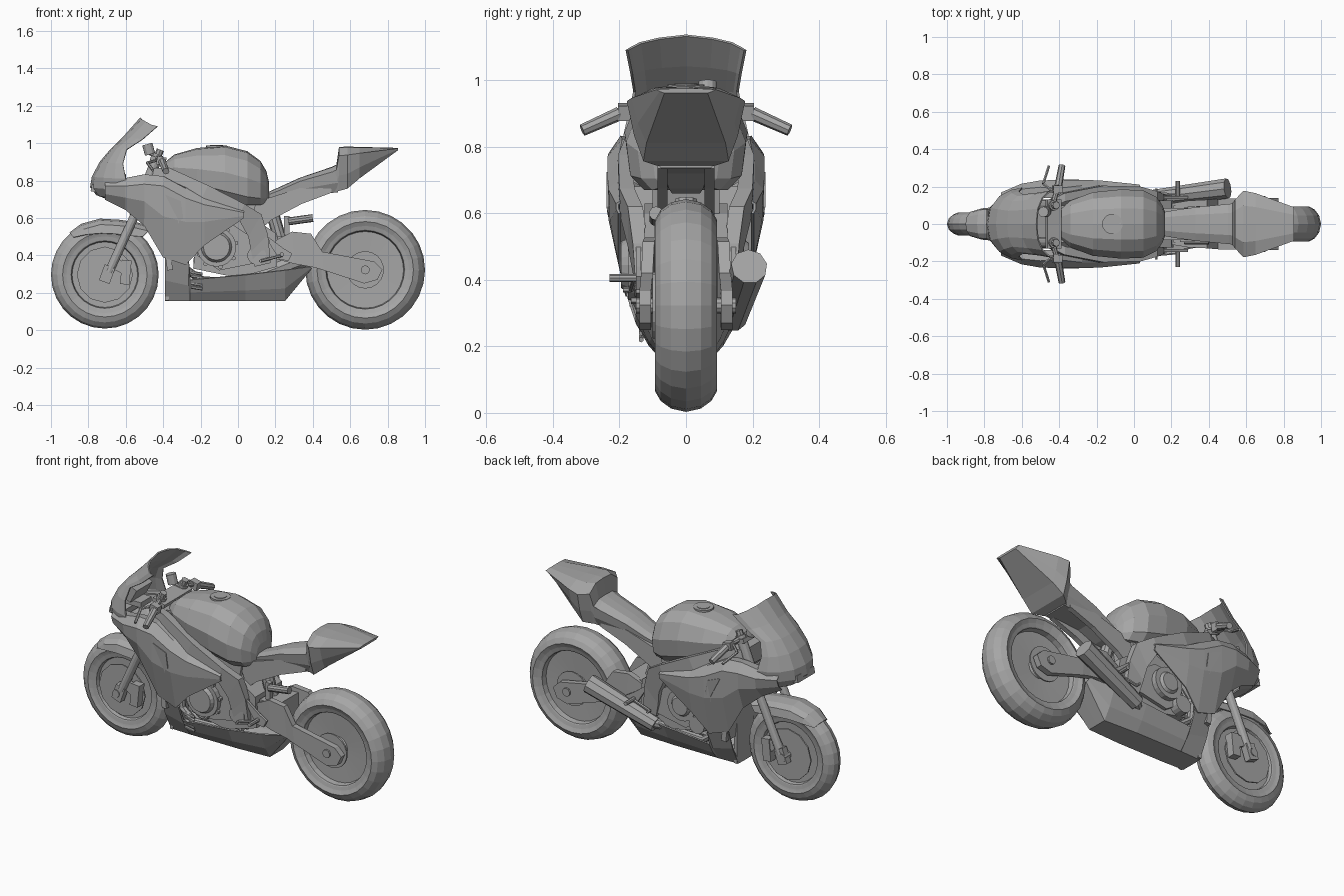
import bpy, bmesh, math
from mathutils import Vector, Matrix

grey = bpy.data.materials.new("plain grey")
grey.diffuse_color = (0.38, 0.38, 0.38, 1)


def finish(name, bm, mirror=False, solid=0):
    bmesh.ops.remove_doubles(bm, verts=bm.verts, dist=1e-5)
    bmesh.ops.recalc_face_normals(bm, faces=bm.faces)
    me = bpy.data.meshes.new(name)
    bm.to_mesh(me)
    bm.free()
    me.materials.append(grey)
    ob = bpy.data.objects.new(name, me)
    bpy.context.collection.objects.link(ob)
    if solid:
        m = ob.modifiers.new("thickness", 'SOLIDIFY')
        m.thickness = solid
        m.offset = 0
    if mirror:
        m = ob.modifiers.new("both sides", 'MIRROR')
        m.use_axis = (False, True, False)
        m.use_mirror_merge = False
    return ob


def loft(name, rings, closed=True, cap=True, mirror=False, solid=0):
    bm = bmesh.new()
    vs = [[bm.verts.new(p) for p in r] for r in rings]
    n = len(rings[0])
    for a, b in zip(vs, vs[1:]):
        for i in range(n if closed else n - 1):
            j = (i + 1) % n
            bm.faces.new((a[i], a[j], b[j], b[i]))
    if closed and cap:
        bm.faces.new(vs[0])
        bm.faces.new(vs[-1])
    return finish(name, bm, mirror, solid)


def sym(half):
    """Half section starting on the centre line -> full section."""
    return [(x, -y, z) for x, y, z in reversed(half) if y > 1e-6] + half


def bar(name, st, t, mirror=True):
    """Side beam: stations of top x,z, bottom x,z and outer y."""
    loft(name, [[(a, y, b), (c, y, d), (c, y - t, d), (a, y - t, b)]
                for a, b, c, d, y in st], mirror=mirror)


def prism(name, pts, y0, y1, mirror=False):
    loft(name, [[(x, y, z) for x, z in pts] for y in (y0, y1)], mirror=mirror)


def box(name, c, s, rot=0, mirror=False):
    bm = bmesh.new()
    bmesh.ops.create_cube(bm, size=1, matrix=Matrix.Translation(c) @ Matrix.Rotation(rot, 4, 'Y')
                          @ Matrix.Diagonal((*s, 1)))
    finish(name, bm, mirror)


def rods(name, pts, r, mirror=False, seg=10, r2=None):
    bm = bmesh.new()
    for p, q in zip(pts, pts[1:]):
        p, q = Vector(p), Vector(q)
        d = q - p
        m = Matrix.Translation((p + q) / 2) @ d.to_track_quat('Z', 'Y').to_matrix().to_4x4()
        bmesh.ops.create_cone(bm, cap_ends=True, segments=seg, radius1=r,
                              radius2=r2 or r, depth=d.length, matrix=m)
    finish(name, bm, mirror)


def revolve(name, c, prof, seg):
    """Spin a (y, radius) profile round the y axis."""
    rings = []
    for k in range(seg + 1):
        a = 2 * math.pi * k / seg
        rings.append([(c[0] + r * math.cos(a), y, c[1] + r * math.sin(a)) for y, r in prof])
    loft(name, rings, closed=False)


# Wheels: tyre and a dished rim disc
FW, RW = (-0.712, 0.297), (0.680, 0.323)
for name, c, R, w, rim in (("front", FW, 0.288, 0.062, 0.205), ("rear", RW, 0.320, 0.093, 0.235)):
    half = [(0, R), (.48 * w, R - .01), (.82 * w, R - .033), (w, R - .062),
            (.92 * w, rim + .008), (.88 * w, rim), (.82 * w, rim - .02), (.78 * w, rim - .025)]
    revolve(name + "_tyre", c, half + [(-y, r) for y, r in reversed(half)], 28)
    disc = [(.78 * w, rim - .025), (.45 * w, rim - .03), (.38 * w, .06), (.7 * w, .05), (.7 * w, 0)]
    revolve(name + "_rim", c, disc + [(-y, r) for y, r in reversed(disc)], 28)

# Brakes, axles and sprocket
rods("front_brake_disc", [(FW[0], .058, FW[1]), (FW[0], .066, FW[1])], .15, True, 12)
rods("front_axle", [(FW[0], -.125, FW[1]), (FW[0], .125, FW[1])], .022)
rods("rear_axle", [(RW[0], -.15, RW[1]), (RW[0], .15, RW[1])], .024)
rods("sprocket", [(RW[0], -.10, RW[1]), (RW[0], -.09, RW[1])], .10, seg=18)
rods("rear_brake_disc", [(RW[0], .085, RW[1]), (RW[0], .093, RW[1])], .10, seg=18)
box("front_caliper", (-.60, .085, .31), (.05, .05, .13), .1, True)
box("front_caliper_bracket", (-.645, .095, .35), (.09, .02, .06), .5, True)

# Fork, clamps and front fender
rods("fork_upper", [(-.425, .1, .94), (-.555, .1, .61)], .028, True, 12)
rods("fork_lower", [(-.545, .1, .63), (-.69, .1, .31)], .024, True, 12)
box("fork_foot", (-.70, .1, .30), (.06, .04, .09), .35, True)
box("top_clamp", (-.43, 0, .91), (.08, .26, .025), .35)
box("lower_clamp", (-.50, 0, .72), (.09, .26, .04), .35)
fender = []
for deg, R, drop, w in ((130, .290, .03, .06), (115, .296, .06, .08), (95, .297, .075, .088),
                        (75, .300, .075, .09), (58, .325, .08, .09), (45, .357, .07, .085)):
    a = math.radians(deg)
    P = lambda y, r: (FW[0] + r * math.cos(a), y, FW[1] + r * math.sin(a))
    fender.append(sym([P(0, R), P(.6 * w, R - .01), P(.9 * w, R - .03), P(w, R - drop)]))
loft("front_fender", fender, closed=False, solid=.008)

# Nose cowl and windscreen: front x, half width, back x, centre z, side z
nose = []
for xf, w, xb, zc, zs in ((-.52, .178, -.43, 1.135, 1.09), (-.60, .164, -.51, 1.045, 1.02),
                          (-.675, .155, -.595, .97, .965), (-.735, .172, -.615, .90, .89),
                          (-.778, .190, -.60, .82, .81), (-.787, .185, -.57, .765, .75),
                          (-.755, .16, -.57, .725, .70), (-.68, .11, -.56, .70, .67)):
    nose.append(sym([(xf + (xb - xf) * t, w * s, zc + (zs - zc) * u) for s, t, u in
                     ((0, 0, 0), (.45, .08, .2), (.77, .34, .5), (.94, .68, .85), (1, 1, 1))]))
loft("nose_cowl_and_screen", nose, closed=False, solid=.008)
box("nose_intake", (-.745, 0, .755), (.08, .16, .04), .2)
box("dash", (-.65, 0, .88), (.04, .15, .09), .5)
box("dash_stay", (-.67, 0, .82), (.14, .1, .03))

# Side fairings: strips of (y, z) from inner lip over the top edge to the bottom edge
side = ((-.71, (.11, .80), (.14, .80), (.165, .77), (.15, .73), (.12, .70)),
        (-.60, (.14, .81), (.185, .81), (.212, .77), (.203, .71), (.15, .645)),
        (-.50, (.14, .82), (.195, .83), (.229, .78), (.224, .69), (.18, .56)),
        (-.40, (.14, .82), (.19, .82), (.232, .77), (.229, .61), (.17, .39)),
        (-.28, (.17, .765), (.203, .755), (.232, .705), (.229, .58), (.178, .35)),
        (-.18, (.18, .72), (.203, .70), (.229, .67), (.225, .58), (.20, .455)),
        (.03, (.18, .64), (.195, .635), (.207, .628), (.206, .612), (.20, .60)))
loft("side_fairing", [[(s[0], y, z) for y, z in s[1:]] for s in side],
     closed=False, mirror=True, solid=.008)
vent = ((-.39, .725), (-.305, .69), (-.295, .62), (-.295, .45), (-.325, .60))
loft("fairing_vent", [[(x, .235 - max(0, .61 - z) * .25 + o, z) for x, z in vent]
                      for o in (-.004, .004)], mirror=True)

# Belly pan: x, side top z, top half width, bottom z, bottom half width
pan = []
for x, zt, wt, zb, wb in ((-.39, .43, .175, .16, .065), (-.262, .36, .177, .16, .07),
                          (-.255, .27, .148, .16, .07), (.04, .297, .148, .16, .07),
                          (.25, .322, .14, .16, .06), (.39, .342, .11, .33, .08)):
    zm = zb + (zt - zb) * .4
    pan.append(sym([(x, 0, zb), (x, wb, zb), (x, wb + (wt - wb) * .5, zm), (x, wt, zt)]))
loft("belly_pan", pan, closed=False, solid=.008)
box("radiator", (-.385, 0, .50), (.03, .34, .36), -.12)
prism("belly_front", [(-.39, .16), (-.37, .16), (-.37, .43), (-.39, .43)], -.08, .08)

# Fuel tank
tank = []
for x, w, zt, zb in ((-.40, .075, .89, .83), (-.34, .125, .94, .80), (-.22, .170, .974, .75),
                     (-.07, .185, .988, .70), (.05, .18, .957, .67), (.12, .145, .905, .67),
                     (.152, .10, .85, .68), (.166, .065, .79, .69)):
    h = zt - zb
    tank.append(sym([(x, 0, zt), (x, .45 * w, zt - .03 * h), (x, .8 * w, zt - .18 * h),
                     (x, w, zt - .5 * h), (x, .93 * w, zb + .15 * h), (x, .7 * w, zb)]))
loft("fuel_tank", tank)
rods("filler_ring", [(-.115, 0, .97), (-.115, 0, .987)], .055, seg=20)
rods("filler_cap", [(-.115, 0, .98), (-.115, 0, .990)], .035, seg=16)

# Main frame, airbox, seat rails
bar("frame_spar", [(-.46, .865, -.47, .79, .12), (-.37, .87, -.40, .79, .165),
                   (-.16, .775, -.20, .69, .205), (.035, .675, .0, .60, .20),
                   (.125, .62, .055, .50, .175), (.16, .51, .07, .42, .16),
                   (.175, .36, .09, .34, .15)], .045)
prism("airbox", [(-.46, .86), (-.36, .87), (.1, .70), (.08, .60), (-.3, .60), (-.47, .76)], -.1, .1)
bar("seat_rail", [(.06, .69, .12, .54, .085), (.14, .70, .18, .59, .085),
                  (.33, .76, .34, .675, .085), (.50, .78, .50, .735, .085)], .03)

# Seat and tail hump
def tail(name, st, mid, low):
    rings = []
    for x, w, zt, zb in st:
        h = zt - zb
        rings.append(sym([(x, 0, zt), (x, .55 * w, zt - .02 * h), (x, w, zt - .2 * h),
                          (x, mid * w, zb + .35 * h), (x, low * w, zb)]))
    loft(name, rings)


tail("seat", [(.14, .06, .73, .66), (.22, .075, .765, .675), (.33, .09, .815, .72),
              (.535, .11, .885, .737)], .92, .7)
tail("tail_hump", [(.49, .10, .868, .737), (.526, .112, .885, .742), (.54, .13, .98, .745),
                   (.585, .178, .982, .757), (.65, .165, .98, .812), (.855, .09, .975, .962)], .88, .72)

# Engine with round covers
prism("engine_block", [(-.24, .33), (-.21, .56), (-.05, .63), (.08, .60), (.2, .52),
                       (.21, .34), (.0, .28)], -.125, .125)
prism("crankcase_cover", [(-.22, .40), (-.17, .55), (-.02, .56), (.1, .48), (.1, .36), (-.1, .32)],
      .12, .145, True)
rods("clutch_cover", [(-.115, -.12, .445), (-.115, -.175, .445)], .105, seg=20)
rods("clutch_cap", [(-.115, -.17, .445), (-.115, -.195, .445)], .085, seg=20, r2=.07)
rods("generator_cover", [(-.09, .12, .46), (-.09, .175, .46)], .09, seg=20)
rods("generator_cap", [(-.09, .17, .46), (-.09, .19, .46)], .065, seg=20, r2=.05)
rods("pump_cover", [(-.19, .1, .37), (-.19, .175, .37)], .05, seg=16)
rods("sprocket_cover", [(.1, -.1, .40), (.1, -.155, .40)], .05, seg=14)
for k in range(8):
    a = k * math.pi / 4 + .2
    x, z = -.115 + .108 * math.cos(a), .445 + .108 * math.sin(a)
    rods("cover_bolt", [(x, -.12, z), (x, -.165, z)], .012, seg=6)

# Exhaust headers and silencer
for y in (-.12, -.045, .045, .12):
    rods("header_pipe", [(-.2, y, .56), (-.29, y, .46), (-.28, y, .33), (-.2, y, .27), (.05, y * .6, .25)],
         .02, seg=8)
for z in (.23, .25, .27, .29, .31):
    rods("cooler_fin", [(-.25, -.135, z), (-.19, -.135, z - .01)], .008, seg=6)
rods("exhaust_link", [(.0, .06, .26), (.12, .145, .295)], .03)
rods("silencer", [(.10, .14, .285), (.50, .19, .44)], .043, seg=9, r2=.055)

# Swingarm, shock, foot controls
bar("swingarm", [(.20, .48, .20, .38, .11), (.29, .527, .30, .355, .125), (.39, .516, .41, .335, .13),
                 (.45, .42, .46, .32, .135), (.73, .367, .676, .25, .14), (.772, .325, .746, .27, .14)], .035)
box("swingarm_bridge", (.27, 0, .44), (.12, .2, .12))
rods("shock", [(.18, 0, .64), (.25, 0, .40)], .035)
rods("shock_reservoir", [(.27, -.09, .582), (.40, -.09, .60)], .021)
box("reservoir_stay", (.26, -.08, .56), (.03, .03, .1))
bar("foot_bracket", [(.16, .50, .17, .46, .15), (.24, .44, .22, .38, .15), (.29, .41, .27, .37, .15)], .015)
rods("foot_peg", [(.235, .14, .405), (.235, .23, .405)], .012, True, 8)
rods("foot_lever", [(.235, .155, .40), (.12, .165, .37), (.12, .19, .37)], .008, True, 6)

# Handlebars, levers and fluid pot
rods("handlebar", [(-.435, .1, .925), (-.41, .19, .908), (-.395, .23, .89)], .014, True, 8)
rods("grip", [(-.405, .2, .90), (-.385, .312, .85)], .021, True, 8, .018)
box("switch_block", (-.41, .185, .905), (.05, .04, .045), .2, True)
rods("lever", [(-.43, .17, .91), (-.485, .215, .895), (-.455, .31, .855)], .008, True, 6)
rods("fork_cap", [(-.425, .1, .94), (-.415, .1, .965)], .02, True, 8)
rods("fluid_pot", [(-.47, .065, .94), (-.485, .065, .995)], .028, seg=12)
rods("pot_stay", [(-.475, .065, .95), (-.43, .08, .915)], .01, seg=6)
